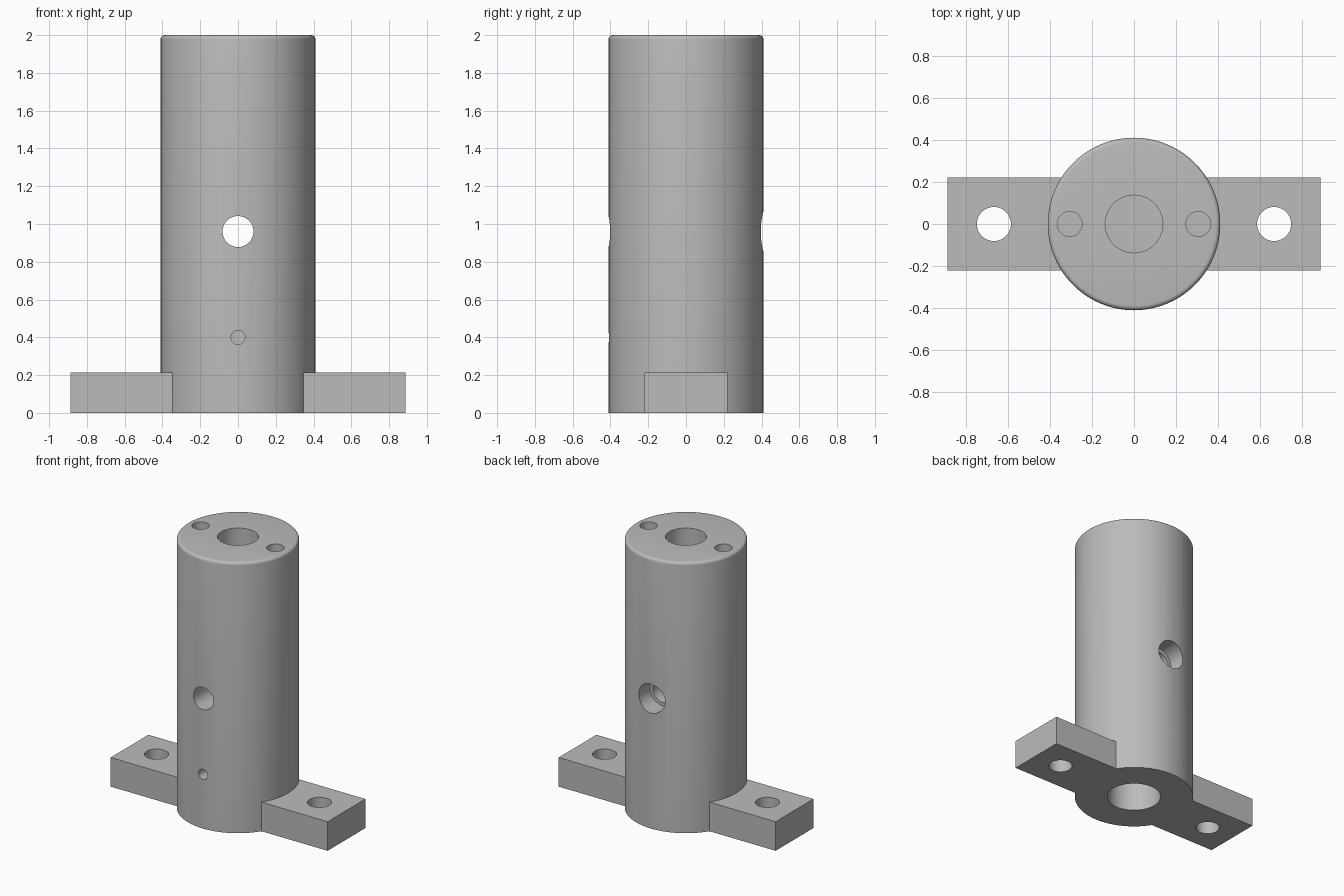
import bpy
import bmesh
from math import pi
from mathutils import Matrix, Vector

default = bpy.data.objects.get("Cube")
if default:
    bpy.data.objects.remove(default, do_unlink=True)

RADIUS, HEIGHT = 0.41, 2.0
FLANGE_X, FLANGE_Y, FLANGE_Z = 0.887, 0.22, 0.215
CROSS_Z = 0.96

steel = bpy.data.materials.new("plain grey steel")
steel.use_nodes = True
grey = (0.5, 0.5, 0.5, 1)
steel.diffuse_color = grey
steel.node_tree.nodes["Principled BSDF"].inputs["Base Color"].default_value = grey


def make_object(name, bm):
    mesh = bpy.data.meshes.new(name)
    bm.to_mesh(mesh)
    bm.free()
    mesh.materials.append(steel)
    ob = bpy.data.objects.new(name, mesh)
    bpy.context.collection.objects.link(ob)
    return ob


def rod(name, radius, start, end, sides=48, fillet=0):
    """Cylinder from start to end, with an optional rounded upper rim."""
    start, end = Vector(start), Vector(end)
    axis = end - start
    turn = Matrix.Rotation(-pi / 2, 4, "X") if abs(axis.y) > abs(axis.z) else Matrix()
    bm = bmesh.new()
    bmesh.ops.create_cone(bm, cap_ends=True, segments=sides, radius1=radius,
                          radius2=radius, depth=axis.length,
                          matrix=Matrix.Translation((start + end) / 2) @ turn)
    if fillet:
        rim = [e for e in bm.edges if all(v.co.z > end.z - 0.001 for v in e.verts)]
        bmesh.ops.bevel(bm, geom=rim, offset=fillet, segments=5,
                        profile=0.5, affect="EDGES")
    return make_object(name, bm)


def combine(target, tool, operation):
    mod = target.modifiers.new(tool.name, "BOOLEAN")
    mod.operation = operation
    mod.solver = "EXACT"
    mod.object = tool
    bpy.context.view_layer.update()
    bpy.ops.object.modifier_apply(modifier=mod.name)
    bpy.data.objects.remove(tool, do_unlink=True)


# Round post with a filleted top rim
post = rod("flanged_post", RADIUS, (0, 0, 0), (0, 0, HEIGHT), 96, 0.022)
bpy.ops.object.select_all(action="DESELECT")
post.select_set(True)
bpy.context.view_layer.objects.active = post

# Mounting flange fused across the foot
bm = bmesh.new()
bmesh.ops.create_cube(bm, size=1, matrix=Matrix.Translation((0, 0, FLANGE_Z / 2))
                      @ Matrix.Diagonal((2 * FLANGE_X, 2 * FLANGE_Y, FLANGE_Z, 1)))
combine(post, make_object("flange", bm), "UNION")

# Vertical bores: blind from the top and from the underside
holes = [
    ("top_bore", 0.137, (0, 0, 1.4), (0, 0, 2.1)),
    ("bottom_bore", 0.185, (0, 0, -0.1), (0, 0, 0.75)),
    # Cross hole, wider at the back, and the small front screw hole
    ("cross_hole", 0.082, (0, -0.6, CROSS_Z), (0, 0.6, CROSS_Z)),
    ("back_counterbore", 0.107, (0, 0.27, CROSS_Z), (0, 0.6, CROSS_Z)),
    ("screw_hole", 0.037, (0, -0.6, 0.4), (0, -0.1, 0.4)),
]
# Paired top holes and flange bolt holes
for side, s in (("left", 1), ("right", -1)):
    holes.append((side + "_top_hole", 0.059, (s * 0.306, 0, 1.7), (s * 0.306, 0, 2.1)))
    holes.append((side + "_bolt_hole", 0.081, (s * 0.666, 0, -0.1), (s * 0.666, 0, 0.4)))

for name, radius, start, end in holes:
    combine(post, rod(name, radius, start, end), "DIFFERENCE")

bpy.ops.object.shade_smooth_by_angle(angle=pi / 6)
